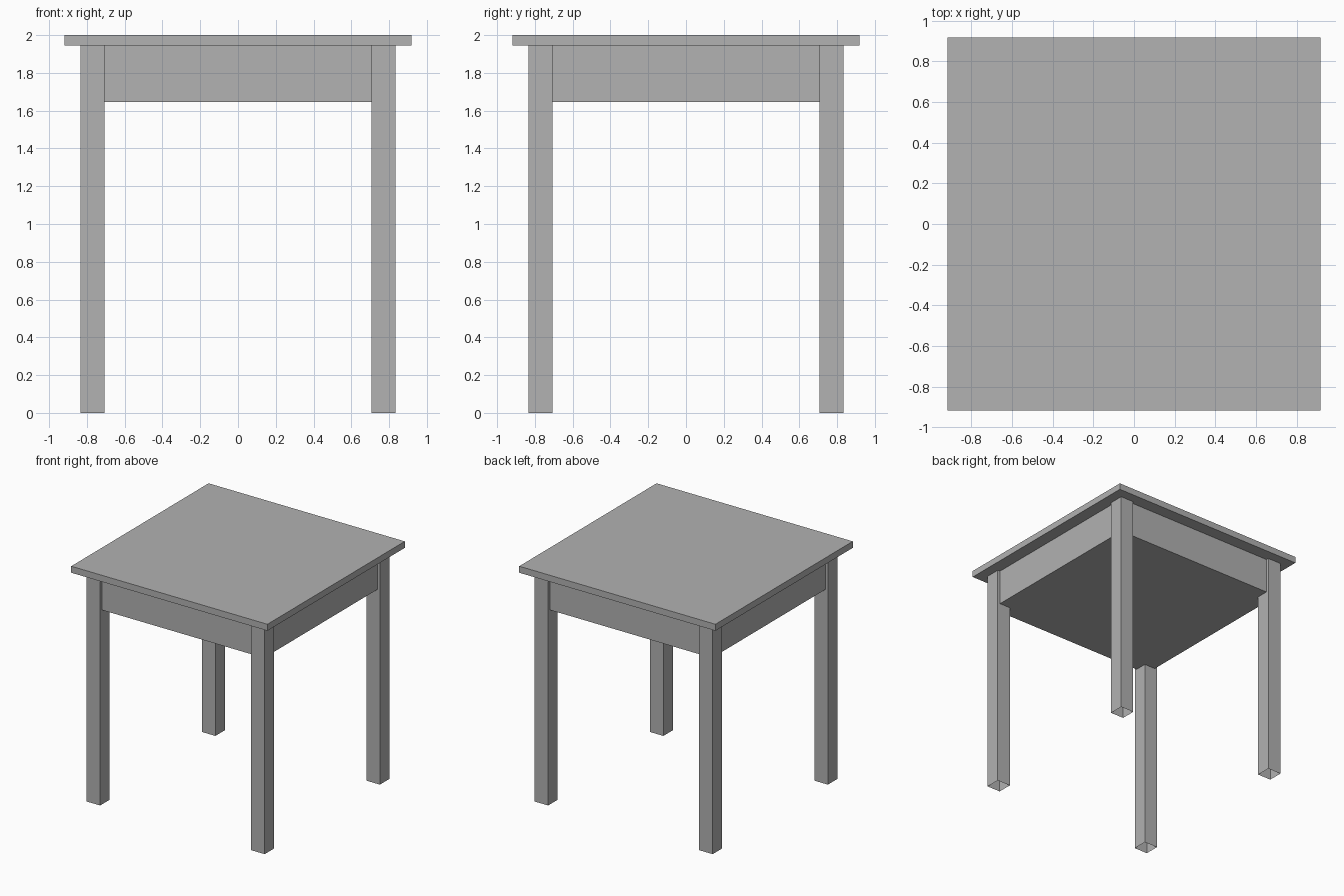
import bpy
import bmesh
from mathutils import Matrix, Vector

cube = bpy.data.objects.get("Cube")
if cube:
    bpy.data.objects.remove(cube, do_unlink=True)

TOP_HALF, TOP_UNDER, HEIGHT = 0.918, 1.945, 2.0
LEG_IN, LEG_OUT = 0.707, 0.833
APRON_HALF, APRON_BOTTOM = 0.81, 1.645

grey = bpy.data.materials.new("plain grey")
grey.use_nodes = True
colour = (0.445, 0.445, 0.445, 1)
grey.diffuse_color = colour
grey.node_tree.nodes["Principled BSDF"].inputs["Base Color"].default_value = colour


def box(name, low, high, open_bottom=False):
    """Flat-faced box between two corners, optionally without its bottom face."""
    low, high = Vector(low), Vector(high)
    bm = bmesh.new()
    place = Matrix.Translation((low + high) / 2) @ Matrix.Diagonal((*(high - low), 1))
    bmesh.ops.create_cube(bm, size=1, matrix=place)
    if open_bottom:
        bm.normal_update()
        bottom = [f for f in bm.faces if f.normal.z < -0.9]
        bmesh.ops.delete(bm, geom=bottom, context='FACES_ONLY')
    mesh = bpy.data.meshes.new(name)
    bm.to_mesh(mesh)
    bm.free()
    mesh.materials.append(grey)
    obj = bpy.data.objects.new(name, mesh)
    bpy.context.collection.objects.link(obj)
    return obj


# Overhanging square top
box("table_top", (-TOP_HALF, -TOP_HALF, TOP_UNDER), (TOP_HALF, TOP_HALF, HEIGHT))

# Closed apron box, set slightly back from the legs
box("apron", (-APRON_HALF, -APRON_HALF, APRON_BOTTOM), (APRON_HALF, APRON_HALF, TOP_UNDER))

# Four square legs, hollow at the foot
mid, half = (LEG_IN + LEG_OUT) / 2, (LEG_OUT - LEG_IN) / 2
for depth, sy in (("front", -1), ("back", 1)):
    for side, sx in (("left", 1), ("right", -1)):
        x, y = sx * mid, sy * mid
        box(f"{depth}_{side}_leg", (x - half, y - half, 0),
            (x + half, y + half, TOP_UNDER), open_bottom=True)
